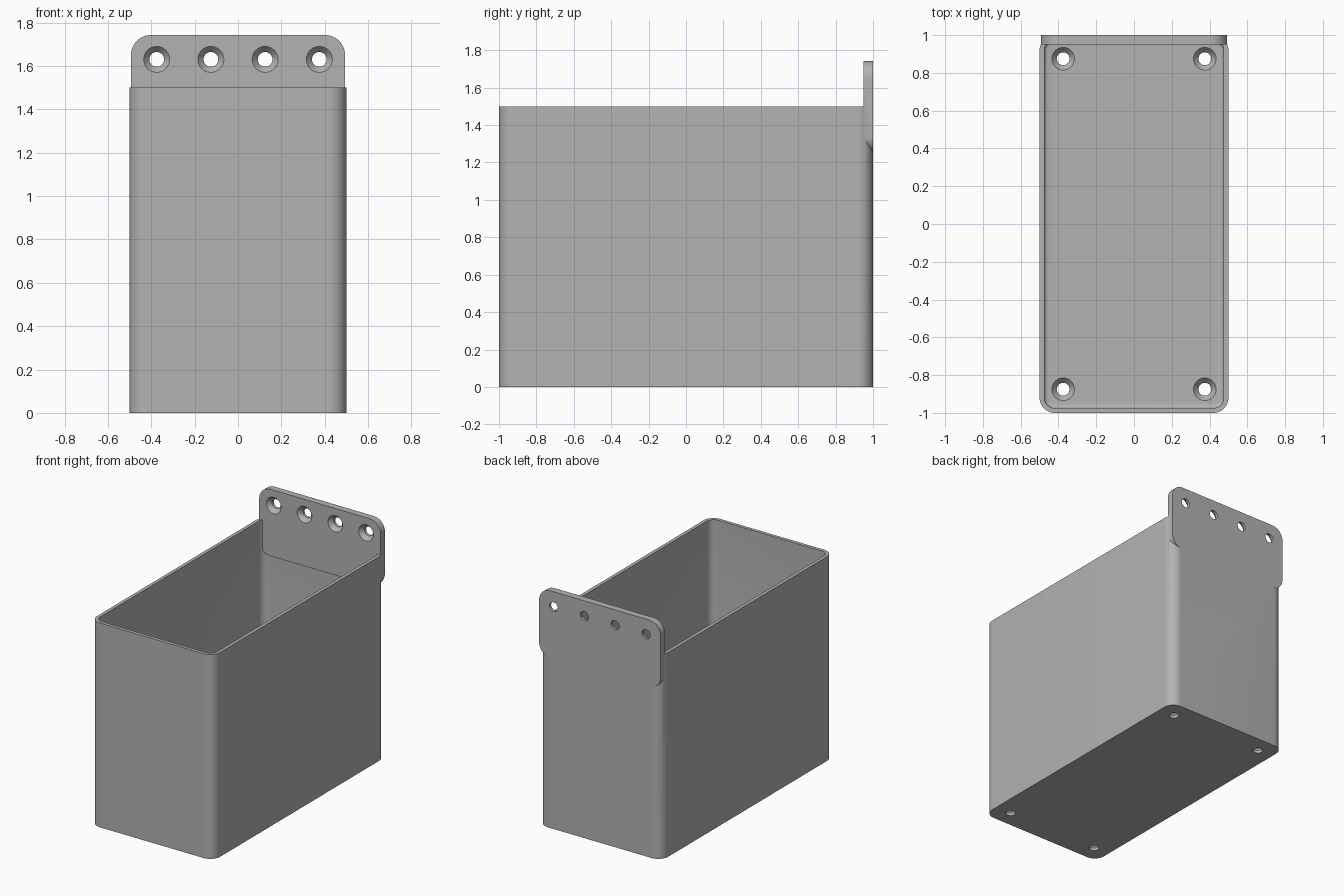
import bpy, bmesh, math
from mathutils import Matrix

if "Cube" in bpy.data.objects:
    bpy.data.objects.remove(bpy.data.objects["Cube"], do_unlink=True)

grey = bpy.data.materials.new("plain grey")
grey.use_nodes = True
grey.diffuse_color = (0.45, 0.45, 0.45, 1)
grey.node_tree.nodes["Principled BSDF"].inputs["Base Color"].default_value = (0.45, 0.45, 0.45, 1)


def finish(name, bm):
    bmesh.ops.recalc_face_normals(bm, faces=bm.faces)
    mesh = bpy.data.meshes.new(name)
    bm.to_mesh(mesh)
    bm.free()
    mesh.materials.append(grey)
    obj = bpy.data.objects.new(name, mesh)
    bpy.context.collection.objects.link(obj)
    return obj


def rounded_slab(name, half_u, half_v, radius, depth, matrix, floor_bevel=0):
    """Rounded rectangle extruded along local z from 0 to depth."""
    bm = bmesh.new()
    verts = []
    for i, (su, sv) in enumerate([(1, 1), (-1, 1), (-1, -1), (1, -1)]):
        for k in range(13):
            a = math.pi / 2 * (i + k / 12)
            verts.append(bm.verts.new((su * (half_u - radius) + radius * math.cos(a),
                                       sv * (half_v - radius) + radius * math.sin(a), 0)))
    base = bm.faces.new(verts)
    top = bmesh.ops.extrude_face_region(bm, geom=[base], use_keep_orig=True)["geom"]
    bmesh.ops.translate(bm, verts=[g for g in top if isinstance(g, bmesh.types.BMVert)],
                        vec=(0, 0, depth))
    if floor_bevel:
        bmesh.ops.bevel(bm, geom=list(base.edges), offset=floor_bevel,
                        segments=4, profile=0.5, affect='EDGES')
    bm.transform(matrix)
    return finish(name, bm)


def screw_cutter(matrix):
    """Through hole with a countersink opening towards local +z at z = 0."""
    bm = bmesh.new()
    rings = []
    for radius, z in [(0.06, 0.02), (0.06, 0), (0.034, -0.03), (0.034, -0.1)]:
        rings.append([bm.verts.new((radius * math.cos(math.tau * k / 32),
                                    radius * math.sin(math.tau * k / 32), z)) for k in range(32)])
    bm.faces.new(rings[0])
    bm.faces.new(rings[-1])
    for a, b in zip(rings, rings[1:]):
        for k in range(32):
            bm.faces.new((a[k], a[k - 1], b[k - 1], b[k]))
    bm.transform(matrix)
    return finish("screw_cutter", bm)


def combine(target, other, operation):
    mod = target.modifiers.new("combine", 'BOOLEAN')
    mod.operation, mod.solver, mod.object = operation, 'EXACT', other
    bpy.context.view_layer.objects.active = target
    bpy.ops.object.modifier_apply(modifier=mod.name)
    bpy.data.objects.remove(other, do_unlink=True)


# Open bin with thin walls
bin_body = rounded_slab("wall_mount_bin", 0.5, 1, 0.08, 1.5, Matrix())
cavity = rounded_slab("cavity", 0.475, 0.975, 0.055, 1.6,
                      Matrix.Translation((0, 0, 0.05)), floor_bevel=0.02)
combine(bin_body, cavity, 'DIFFERENCE')

# Mounting plate at the back
upright = Matrix.Rotation(math.pi / 2, 4, 'X')
plate = rounded_slab("plate", 0.493, 0.245, 0.09, 0.05,
                     Matrix.Translation((0, 1, 1.497)) @ upright)
combine(bin_body, plate, 'UNION')

# Countersunk screw holes in the plate and floor
for x in (-0.375, -0.125, 0.125, 0.375):
    combine(bin_body, screw_cutter(Matrix.Translation((x, 0.95, 1.63)) @ upright), 'DIFFERENCE')
for x in (-0.375, 0.375):
    for y in (-0.875, 0.875):
        combine(bin_body, screw_cutter(Matrix.Translation((x, y, 0.05))), 'DIFFERENCE')

# Smooth rounds, sharp edges
bpy.ops.object.select_all(action='DESELECT')
bin_body.select_set(True)
bpy.context.view_layer.objects.active = bin_body
bpy.ops.object.shade_smooth_by_angle(angle=math.radians(30))
